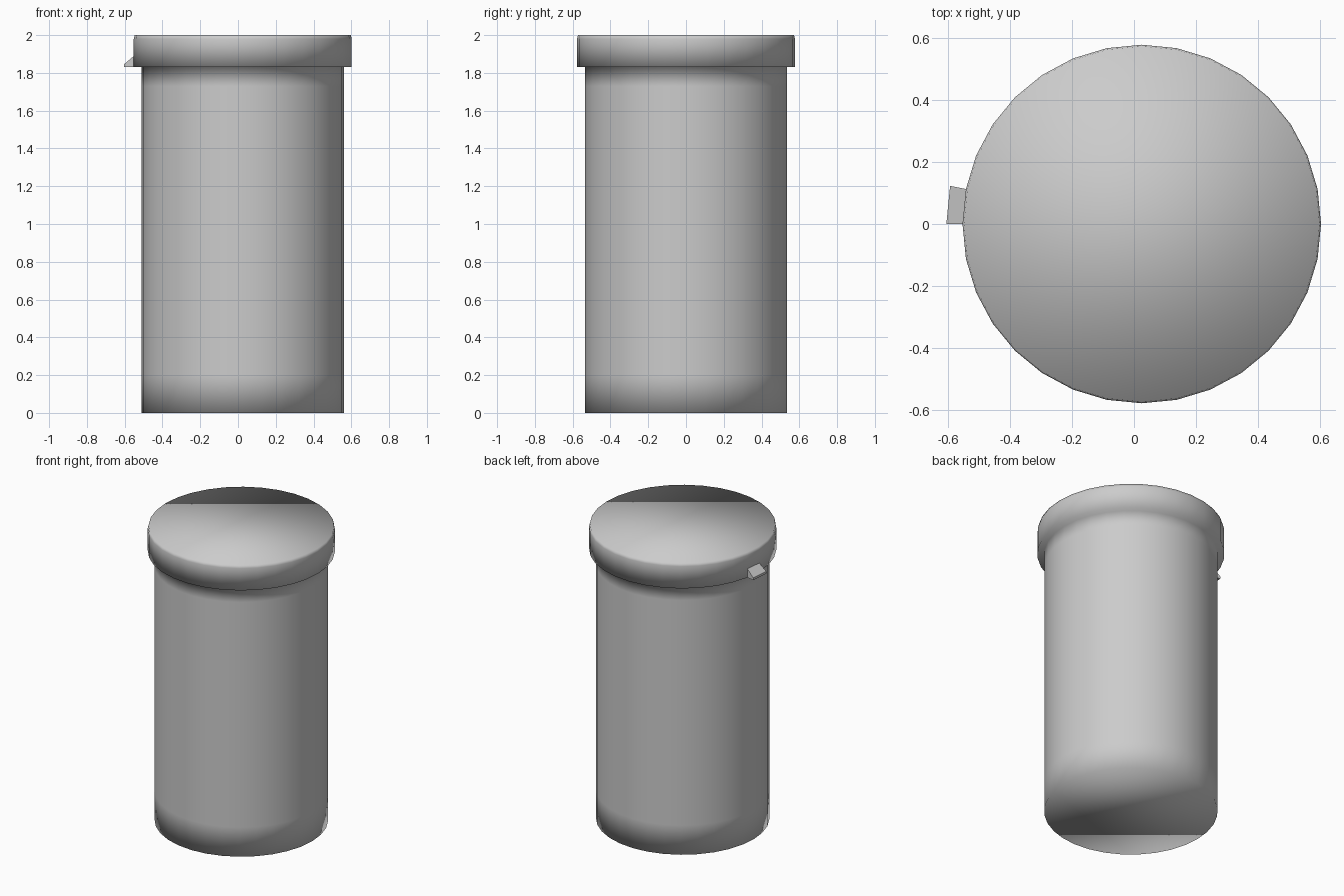
import bpy, bmesh, math

SIDES = 32
CENTRE_X = 0.025

cube = bpy.data.objects.get("Cube")
if cube:
    bpy.data.objects.remove(cube, do_unlink=True)

grey = bpy.data.materials.new("plain grey")
grey.use_nodes = True
grey.diffuse_color = (0.6, 0.6, 0.6, 1)
grey.node_tree.nodes["Principled BSDF"].inputs["Base Color"].default_value = (0.6, 0.6, 0.6, 1)


def ring_point(radius, z, i):
    a = 2 * math.pi * i / SIDES
    return (CENTRE_X + radius * math.cos(a), radius * math.sin(a), z)


def finish(name, bm, smooth):
    bmesh.ops.recalc_face_normals(bm, faces=bm.faces)
    for f in bm.faces:
        f.smooth = smooth
    mesh = bpy.data.meshes.new(name)
    bm.to_mesh(mesh)
    bm.free()
    mesh.materials.append(grey)
    obj = bpy.data.objects.new(name, mesh)
    bpy.context.collection.objects.link(obj)


# Bottle body flowing into the wider lid, one softly shaded shell
profile = [(0.535, 0), (0.535, 0.2), (0.535, 1.73), (0.535, 1.83),
           (0.577, 1.83), (0.577, 1.98), (0.572, 2)]
bm = bmesh.new()
rings = [[bm.verts.new(ring_point(r, z, i)) for i in range(SIDES)] for r, z in profile]
for low, high in zip(rings, rings[1:]):
    for i in range(SIDES):
        j = (i + 1) % SIDES
        bm.faces.new((low[i], low[j], high[j], high[i]))
bm.faces.new(rings[0])
bm.faces.new(rings[-1])
finish("bottle_and_lid", bm, True)

# Wedge-shaped thumb tab on one side facet of the lid
bm = bmesh.new()
wedge = [(0.57, 1.83), (0.629, 1.83), (0.629, 1.845), (0.57, 1.895)]
ends = [[bm.verts.new(ring_point(r, z, i)) for r, z in wedge]
        for i in (SIDES // 2 - 1, SIDES // 2)]
for end in ends:
    bm.faces.new(end)
for i in range(4):
    j = (i + 1) % 4
    bm.faces.new((ends[0][i], ends[0][j], ends[1][j], ends[1][i]))
finish("lid_tab", bm, False)
